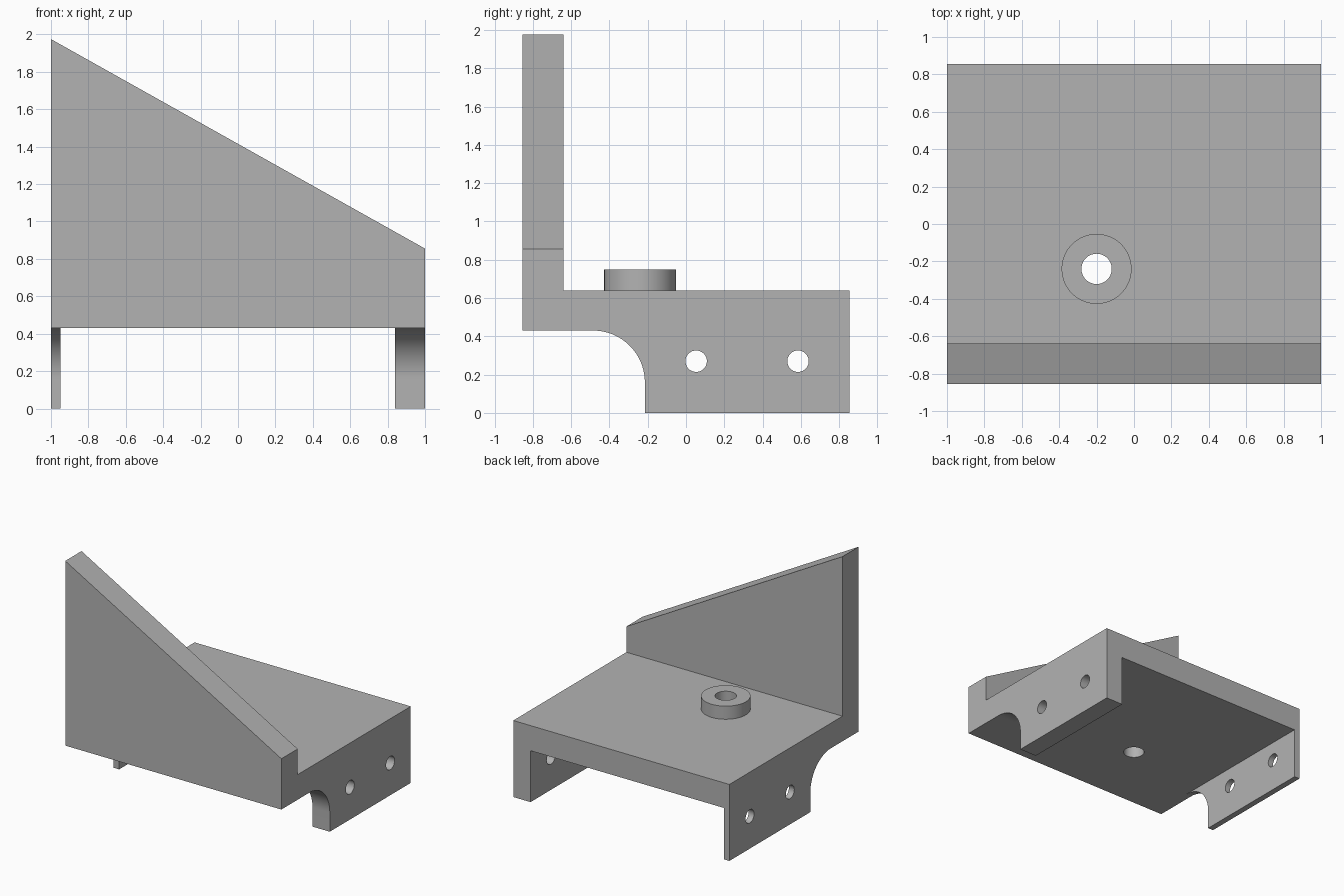
import bpy, bmesh, math
from mathutils import Matrix, Vector

if "Cube" in bpy.data.objects:
    bpy.data.objects.remove(bpy.data.objects["Cube"], do_unlink=True)

grey = bpy.data.materials.new("plain grey")
grey.use_nodes = True
colour = (0.45, 0.45, 0.45, 1)
grey.diffuse_color = colour
grey.node_tree.nodes["Principled BSDF"].inputs["Base Color"].default_value = colour

BACK, FRONT = 0.855, -0.855
DECK_LOW, DECK_TOP = 0.43, 0.64
WALL_BACK, WALL_TOP = -0.64, 1.975


def finish(name, bm):
    bmesh.ops.recalc_face_normals(bm, faces=bm.faces)
    mesh = bpy.data.meshes.new(name)
    bm.to_mesh(mesh)
    bm.free()
    mesh.materials.append(grey)
    obj = bpy.data.objects.new(name, mesh)
    bpy.context.collection.objects.link(obj)
    return obj


def prism(name, points, offset):
    """Extrude a flat outline of 3D points along an offset."""
    bm = bmesh.new()
    face = bm.faces.new([bm.verts.new(p) for p in points])
    result = bmesh.ops.extrude_face_region(bm, geom=[face], use_keep_orig=True)
    verts = [v for v in result["geom"] if isinstance(v, bmesh.types.BMVert)]
    bmesh.ops.translate(bm, verts=verts, vec=Vector(offset))
    return finish(name, bm)


def cylinder(name, radius, depth, centre, axis="Z", sides=64):
    bm = bmesh.new()
    turn = Matrix.Rotation(math.pi / 2, 4, "Y") if axis == "X" else Matrix()
    bmesh.ops.create_cone(bm, cap_ends=True, segments=sides, radius1=radius,
                          radius2=radius, depth=depth,
                          matrix=Matrix.Translation(centre) @ turn)
    return finish(name, bm)


def combine(target, tool, operation):
    bpy.context.view_layer.objects.active = target
    mod = target.modifiers.new(operation.lower(), "BOOLEAN")
    mod.operation, mod.object, mod.solver = operation, tool, "EXACT"
    bpy.ops.object.modifier_apply(modifier=mod.name)
    bpy.data.objects.remove(tool, do_unlink=True)


# Side outline: wall, deck and legs with a rounded inner corner
leg_front, radius = -0.215, 0.27
outline = [(FRONT, DECK_LOW), (FRONT, WALL_TOP), (WALL_BACK, WALL_TOP),
           (WALL_BACK, DECK_TOP), (BACK, DECK_TOP), (BACK, 0), (leg_front, 0)]
for i in range(25):
    a = math.radians(90) * i / 24
    outline.append((leg_front - radius + radius * math.cos(a),
                    DECK_LOW - radius + radius * math.sin(a)))
bracket = prism("bracket", [(-1, y, z) for y, z in outline], (2, 0, 0))

# Sloping top of the wall
slope = [(-1.2, 2.087), (1.2, 0.743), (1.2, 2.5), (-1.2, 2.5)]
combine(bracket, prism("slope_cutter", [(x, -1, z) for x, z in slope], (0, 0.8, 0)),
        "DIFFERENCE")

# Channel between the thin right leg and the thick left leg
channel = [(-0.95, -0.2), (0.84, -0.2), (0.84, DECK_LOW), (-0.95, DECK_LOW)]
combine(bracket, prism("channel_cutter", [(x, -0.6, z) for x, z in channel], (0, 2, 0)),
        "DIFFERENCE")

# Raised boss with a bore through the deck
combine(bracket, cylinder("boss", 0.187, 0.21, (-0.2, -0.24, 0.645)), "UNION")
combine(bracket, cylinder("bore_cutter", 0.081, 1, (-0.2, -0.24, 0.6)), "DIFFERENCE")

# Cross holes through both legs
for y in (0.053, 0.585):
    combine(bracket, cylinder("hole_cutter", 0.056, 3, (0, y, 0.27), "X", 40),
            "DIFFERENCE")

bpy.ops.object.select_all(action="DESELECT")
bracket.select_set(True)
bpy.context.view_layer.objects.active = bracket
bpy.ops.object.shade_smooth_by_angle(angle=math.radians(30))
